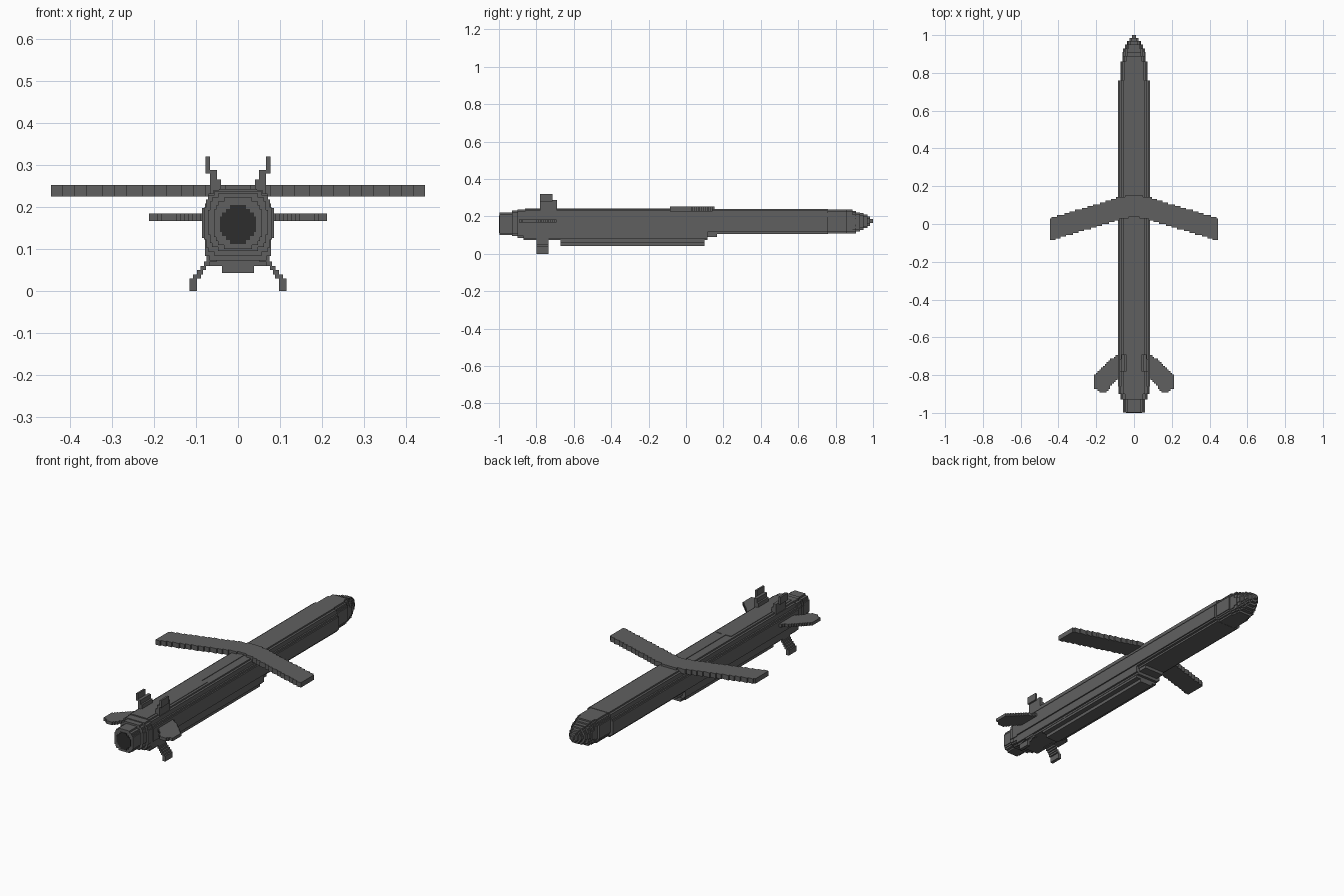
import bpy, bmesh, math

cube = bpy.data.objects.get("Cube")
if cube:
    bpy.data.objects.remove(cube, do_unlink=True)

V = 0.0095  # block size of the stepped surfaces


def material(name, value):
    m = bpy.data.materials.new(name)
    m.use_nodes = True
    col = (value, value, value, 1)
    m.diffuse_color = col
    m.node_tree.nodes["Principled BSDF"].inputs["Base Color"].default_value = col
    return m


GREY = material("dark grey", 0.118)
BLACK = material("near black", 0.027)


def prism(name, bands, a0, a1, place, mat=GREY):
    """Extrude a stepped outline. bands: (t0, t1, low, high); place maps (t, s, a) to xyz."""
    low, high = [], []
    for t0, t1, lo, hi in bands:
        low += [(t0, lo), (t1, lo)]
        high += [(t0, hi), (t1, hi)]
    loop = []
    for p in low + high[::-1]:
        if not loop or math.dist(p, loop[-1]) > 1e-6:
            loop.append(p)
    bm = bmesh.new()
    ends = [[bm.verts.new(place(t, s, a)) for t, s in loop] for a in (a0, a1)]
    bm.faces.new(ends[0])
    bm.faces.new(ends[1][::-1])
    n = len(loop)
    for i in range(n):
        j = (i + 1) % n
        bm.faces.new((ends[0][i], ends[1][i], ends[1][j], ends[0][j]))
    bmesh.ops.recalc_face_normals(bm, faces=bm.faces)
    me = bpy.data.meshes.new(name)
    bm.to_mesh(me)
    bm.free()
    me.materials.append(mat)
    ob = bpy.data.objects.new(name, me)
    bpy.context.collection.objects.link(ob)
    return ob


def along_y(t, s, a):   # bands rise in z, spread in x
    return (s, a, t)


def along_z(t, s, a):   # bands run in x, spread in y
    return (t, s, a)


def hull(name, rows, y0, y1):
    """rows: (z0, z1, half width)."""
    return prism(name, [(a, b, -w, w) for a, b, w in rows], y0, y1, along_y)


def round_rows(w, z0, z1, power):
    """Blocky rounded cross-section, one band per block of height."""
    n = max(2, round((z1 - z0) / V))
    h = (z1 - z0) / n
    rows = []
    for i in range(n):
        u = abs((i + 0.5) / n * 2 - 1)
        x = w * (1 - u ** power) ** (1 / power)
        rows.append((z0 + i * h, z0 + (i + 1) * h, max(V / 2, round(x / V * 2) * V / 2)))
    return rows


def snap(v):
    return round(v / V) * V


def lerp(x, pts):
    """Piecewise linear lookup."""
    for (xa, ya), (xb, yb) in zip(pts, pts[1:]):
        if x <= xb:
            return ya + (yb - ya) * (x - xa) / (xb - xa)
    return pts[-1][1]


def planform(x0, x1, rear, front):
    """Stepped columns between a rear and a front edge."""
    n = round((x1 - x0) / V)
    h = (x1 - x0) / n
    return [(x0 + i * h, x0 + (i + 1) * h, snap(lerp(x0 + (i + .5) * h, rear)),
             snap(lerp(x0 + (i + .5) * h, front))) for i in range(n)]


def mirror_bands(bands):
    return [(-b, -a, lo, hi) for a, b, lo, hi in bands[::-1]]


# Fuselage
hull("fuselage", [(.107, .117, .065), (.117, .126, .078), (.126, .198, .085),
                  (.198, .208, .078), (.208, .232, .07), (.232, .24, .058)], -.86, .76)
hull("dorsal_panel", [(.236, .243, .045)], -.86, -.33)
hull("dorsal_spine", [(.236, .243, .012)], -.33, .05)

# Belly intake housing
hull("belly_housing", [(.073, .083, .068), (.083, .13, .078)], -.87, .115)
hull("belly_keel", [(.043, .06, .038), (.06, .078, .066)], -.67, .10)
hull("belly_fairing", [(.09, .12, .06)], .10, .165)

# Nose: shrinking blocky slices (y0, y1, half width, z0, z1, roundness)
for i, (y0, y1, w, z0, z1, p) in enumerate([
        (.76, .86, .072, .108, .238, 4), (.86, .89, .063, .108, .238, 3.5),
        (.89, .91, .06, .108, .23, 3), (.91, .93, .055, .12, .222, 3),
        (.93, .95, .047, .127, .217, 2.6), (.95, .97, .036, .137, .209, 2.4),
        (.97, .985, .024, .15, .199, 2.2), (.985, 1.0, .01, .165, .185, 2)]):
    hull(f"nose_slice_{i + 1}", round_rows(w, z0, z1, p), y0, y1)

# Tail slices and exhaust
for i, (y0, y1, w, z0, z1, p) in enumerate([
        (-.90, -.86, .08, .085, .237, 4), (-.93, -.90, .07, .095, .232, 3.5),
        (-.997, -.93, .057, .1, .222, 3)]):
    hull(f"tail_slice_{i + 1}", round_rows(w, z0, z1, p), y0, y1)
prism("exhaust", [(a, b, -w, w) for a, b, w in round_rows(.043, .112, .205, 2)],
      -1.0, -.996, along_y, BLACK)

# Main wing
half = planform(0, .445, [(0, .04), (.08, .022), (.445, -.088)],
                [(0, .157), (.03, .152), (.09, .138), (.445, .03)])
prism("main_wing", mirror_bands(half) + half, .225, .252, along_z)

# Tail surfaces
side_fin = planform(.05, .212, [(.05, -.80), (.085, -.82), (.15, -.89), (.175, -.895),
                                (.19, -.885), (.212, -.865)],
                    [(.05, -.68), (.085, -.69), (.12, -.715), (.19, -.78), (.212, -.805)])
upper_fin = [[(.23, .265, .04, .067), (.265, .288, .05, .067)],
             [(.28, .32, .067, .077)]]
lower_fin = [(0, .03, .097, .115), (.03, .04, .088, .107), (.04, .05, .083, .098),
             (.05, .06, .076, .089), (.06, .07, .067, .081), (.07, .10, .05, .075)]
for side, s in (("left", 1), ("right", -1)):
    def canted(t, x, a):
        return (s * x, a, t)

    prism(f"{side}_tailplane", side_fin if s > 0 else mirror_bands(side_fin),
          .167, .184, along_z)
    prism(f"{side}_upper_fin_root", upper_fin[0], -.78, -.69, canted)
    prism(f"{side}_upper_fin_tip", upper_fin[1], -.78, -.715, canted)
    prism(f"{side}_lower_fin", lower_fin, -.80, -.735, canted)
